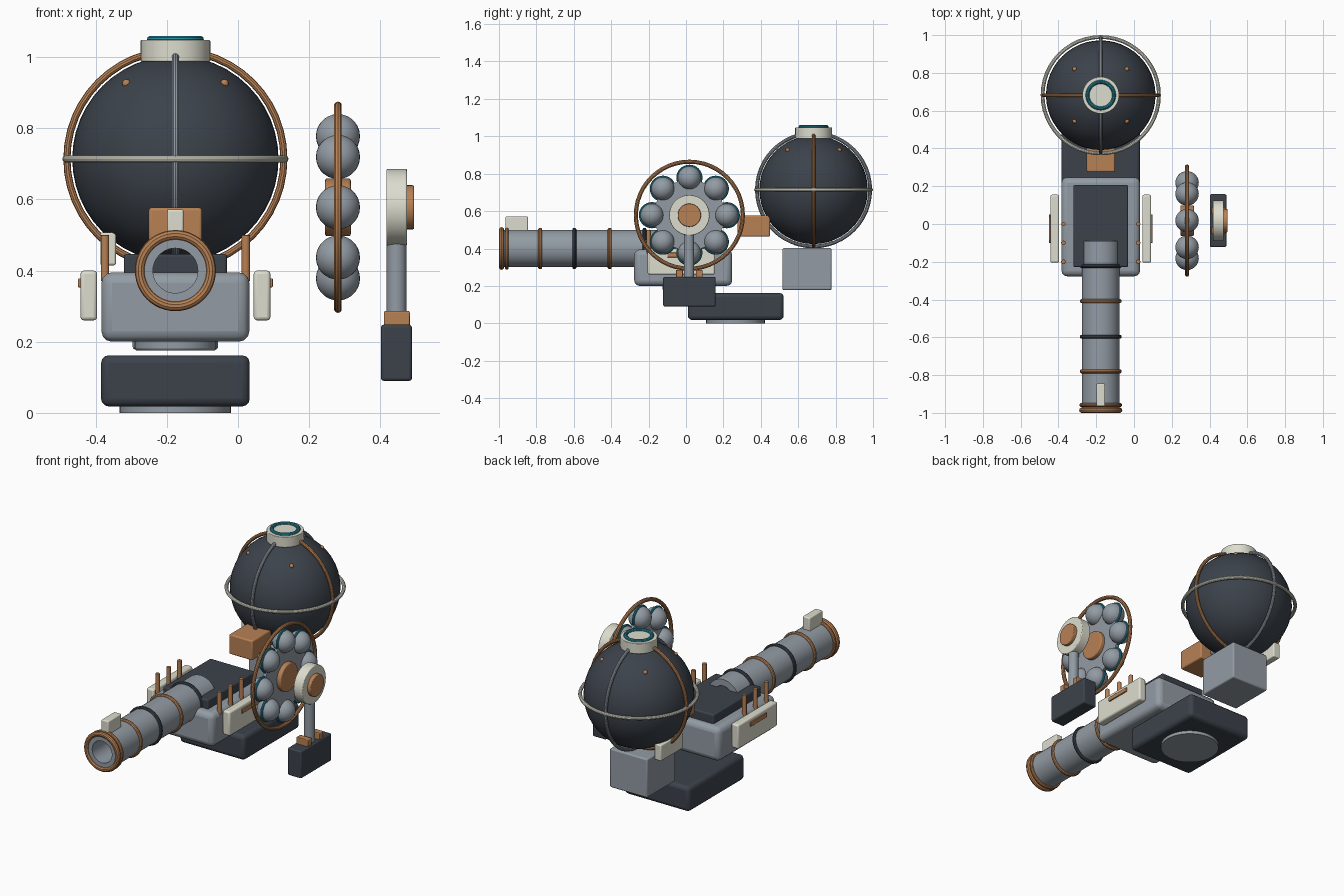
import bpy, bmesh, math
from mathutils import Vector, Matrix

if "Cube" in bpy.data.objects:
    bpy.data.objects.remove(bpy.data.objects["Cube"])

CX = -0.176                      # centre line of the main assembly
WHEEL = Vector((0.281, 0.018, 0.578))
BALL = Vector((CX, 0.682, 0.714))
ROT = {'X': (0, math.pi / 2, 0), 'Y': (math.pi / 2, 0, 0), 'Z': (0, 0, 0)}


def material(name, rgb):
    m = bpy.data.materials.new(name)
    m.diffuse_color = (*rgb, 1)
    m.use_nodes = True
    m.node_tree.nodes["Principled BSDF"].inputs["Base Color"].default_value = m.diffuse_color
    return m


DARK = material("dark_slate", (0.045, 0.055, 0.07))
GREY = material("steel_grey", (0.29, 0.33, 0.37))
COPPER = material("copper", (0.48, 0.22, 0.09))
CREAM = material("cream", (0.72, 0.72, 0.62))
TEAL = material("teal", (0.02, 0.25, 0.33))


def finish(name, mat, bevel=0, smooth=True):
    ob = bpy.context.object
    ob.name = name
    ob.data.materials.append(mat)
    if bevel:
        bpy.ops.object.transform_apply(location=False, rotation=False, scale=True)
        b = ob.modifiers.new("bevel", 'BEVEL')
        b.width, b.segments, b.limit_method = bevel, 3, 'ANGLE'
    if smooth:
        bpy.ops.object.shade_smooth_by_angle(angle=math.radians(35))
    return ob


def box(name, x, y, z, mat, bevel=0.008):
    bpy.ops.mesh.primitive_cube_add(size=1, location=[sum(r) / 2 for r in (x, y, z)])
    bpy.context.object.scale = [r[1] - r[0] for r in (x, y, z)]
    return finish(name, mat, bevel)


def cyl(name, loc, r, depth, axis, mat, bevel=0, n=40):
    bpy.ops.mesh.primitive_cylinder_add(vertices=n, radius=r, depth=depth, location=loc, rotation=ROT[axis])
    return finish(name, mat, bevel)


def ring(name, loc, r, minor, axis, mat, n=48):
    bpy.ops.mesh.primitive_torus_add(major_radius=r, minor_radius=minor, major_segments=n,
                                     minor_segments=10, location=loc, rotation=ROT[axis])
    return finish(name, mat)


def ball(name, loc, r, mat, seg=32):
    bpy.ops.mesh.primitive_uv_sphere_add(segments=seg, ring_count=seg // 2, radius=r, location=loc)
    return finish(name, mat)


# base with foot disc and turntable
cyl("foot_disc", (CX, 0.265, 0.015), 0.157, 0.03, 'Z', GREY)
box("base_block", (CX - 0.209, CX + 0.209), (0.01, 0.522), (0.018, 0.162), DARK, 0.022)
cyl("turntable", (CX, -0.01, 0.195), 0.115, 0.04, 'Z', GREY, 0.008)

# main body and top deck
box("body", (CX - 0.208, CX + 0.208), (-0.277, 0.247), (0.2, 0.395), GREY, 0.03)
box("deck", (CX - 0.145, CX + 0.145), (-0.228, 0.206), (0.37, 0.447), DARK, 0.008)

# side panels, copper strips and pins, mirrored about the centre line
for s, side in ((-1, "left"), (1, "right")):
    def span(a, b):
        return sorted((CX + s * a, CX + s * b))
    box(f"side_panel_{side}", span(0.22, 0.267), (-0.205, 0.155), (0.26, 0.4), CREAM, 0.01)
    box(f"panel_strip_{side}", span(0.255, 0.274), (-0.1, 0.05), (0.353, 0.378), COPPER, 0.003)
    for i in range(3):
        cyl(f"pin_{side}_{i + 1}", (CX + s * 0.198, -0.1 * i, 0.435), 0.012, 0.13, 'Z', COPPER, 0.002, 14)

# hollow barrel: wall profile spun about its axis
bm = bmesh.new()
pts = [(0.063, -0.99), (0.1, -0.99), (0.1, -0.09), (0.063, -0.09)]
vs = [bm.verts.new((CX + r, y, 0.4)) for r, y in pts]
es = [bm.edges.new((vs[i], vs[(i + 1) % 4])) for i in range(4)]
bmesh.ops.spin(bm, geom=vs + es, cent=(CX, 0, 0.4), axis=(0, 1, 0), angle=math.tau, steps=40)
bmesh.ops.remove_doubles(bm, verts=bm.verts, dist=1e-4)
bmesh.ops.recalc_face_normals(bm, faces=bm.faces)
me = bpy.data.meshes.new("barrel")
bm.to_mesh(me)
bm.free()
barrel = bpy.data.objects.new("barrel", me)
bpy.context.collection.objects.link(barrel)
bpy.ops.object.select_all(action='DESELECT')
bpy.context.view_layer.objects.active = barrel
barrel.select_set(True)
finish("barrel", GREY)

# barrel bands, muzzle rings and sight
for i, y in enumerate((-0.222, -0.408, -0.597, -0.78)):
    ring(f"barrel_band_{i + 1}", (CX, y, 0.4), 0.1, 0.011, 'Y', COPPER if i % 2 else DARK)
ring("muzzle_ring_back", (CX, -0.958, 0.4), 0.103, 0.01, 'Y', COPPER)
ring("muzzle_ring_front", (CX, -0.986, 0.4), 0.1, 0.014, 'Y', COPPER)
box("sight", (CX - 0.023, CX + 0.023), (-0.965, -0.845), (0.485, 0.572), CREAM, 0.006)

# spherical tank with cage rings, cap and rivets
ball("tank", BALL, 0.29, DARK, 48)
ring("tank_ring_level", BALL, 0.308, 0.01, 'Z', CREAM)
ring("tank_ring_cross", BALL, 0.305, 0.01, 'Y', COPPER)
ring("tank_ring_long", BALL, 0.303, 0.01, 'X', GREY)
cyl("tank_cap", (CX, BALL.y, 1.018), 0.098, 0.06, 'Z', CREAM, 0.003)
ring("cap_seal", (CX, BALL.y, 1.05), 0.07, 0.01, 'Z', TEAL)
for i in range(4):
    a = math.pi / 4 + i * math.pi / 2
    ball(f"tank_rivet_{i + 1}", BALL + Vector((0.195 * math.cos(a), 0.195 * math.sin(a), 0.212)), 0.012, COPPER, 12)

# tank pedestal, copper coupling and bracket
box("tank_pedestal", (CX - 0.12, CX + 0.12), (0.516, 0.778), (0.178, 0.402), GREY, 0.008)
box("coupling", (CX - 0.075, CX + 0.075), (0.275, 0.45), (0.463, 0.577), COPPER, 0.008)
box("tank_bracket", (CX - 0.211, CX - 0.167), (0.58, 0.78), (0.415, 0.507), CREAM, 0.006)

# wheel: rim, plate, hub and eight balls in teal seats
ring("wheel_rim", WHEEL, 0.286, 0.011, 'X', COPPER)
cyl("wheel_plate", WHEEL, 0.19, 0.022, 'X', GREY)
cyl("wheel_hub", WHEEL, 0.081, 0.072, 'X', COPPER, 0.006)
for i in range(8):
    p = WHEEL + Matrix.Rotation(i * math.pi / 4, 3, 'X') @ Vector((0, 0, 0.2))
    ball(f"wheel_ball_{i + 1}", p, 0.062, GREY, 28)
    ring(f"ball_seat_{i + 1}", p, 0.063, 0.007, 'X', TEAL, 32)

# wheel stand
y0 = WHEEL.y
box("stand_base", (0.402, 0.489), (y0 - 0.14, y0 + 0.14), (0.09, 0.248), DARK, 0.008)
cyl("stand_post", (0.446, y0 - 0.002, 0.39), 0.028, 0.29, 'Z', GREY, 0, 24)
for s in (-1, 1):
    c = y0 + s * 0.053
    box("stand_clamp_" + ("front" if s < 0 else "back"), (0.41, 0.483), (c - 0.018, c + 0.018), (0.235, 0.286), COPPER, 0.004)
cyl("stand_bearing", (0.446, y0, 0.578), 0.108, 0.058, 'X', CREAM, 0.004)
cyl("bearing_cap", (0.475, y0, 0.578), 0.062, 0.04, 'X', COPPER, 0.004)
